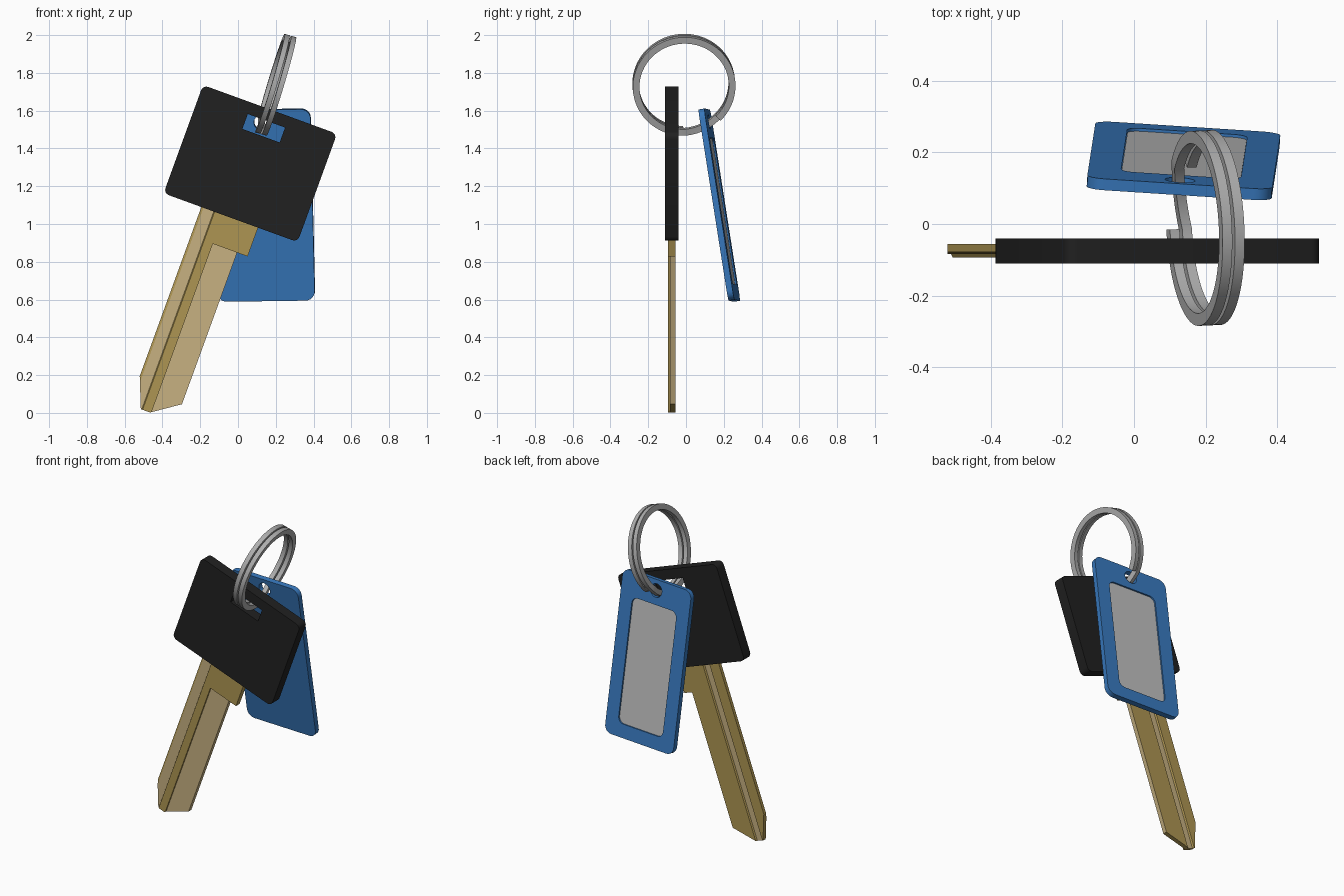
import bpy, bmesh, math
from mathutils import Matrix, Vector

if "Cube" in bpy.data.objects:
    bpy.data.objects.remove(bpy.data.objects["Cube"])


def material(name, rgb):
    m = bpy.data.materials.new(name)
    m.diffuse_color = (*rgb, 1)
    m.use_nodes = True
    m.node_tree.nodes["Principled BSDF"].inputs["Base Color"].default_value = m.diffuse_color
    return m


BLACK = material("black_plastic", (0.015, 0.015, 0.015))
BRASS = material("brass", (0.42, 0.30, 0.085))
TAN = material("milled_brass", (0.57, 0.44, 0.22))
BLUE = material("blue_plastic", (0.038, 0.185, 0.50))
GREY = material("paper_grey", (0.50, 0.50, 0.50))
STEEL = material("steel", (0.42, 0.42, 0.42))


def finish(bm, name, mats, matrix=Matrix()):
    bmesh.ops.recalc_face_normals(bm, faces=bm.faces)
    me = bpy.data.meshes.new(name)
    bm.to_mesh(me)
    bm.free()
    for m in mats:
        me.materials.append(m)
    ob = bpy.data.objects.new(name, me)
    ob.matrix_world = matrix
    bpy.context.collection.objects.link(ob)
    return ob


def extrude(points, axis_vec, bm=None):
    """Extrude a closed 3D outline along a vector."""
    bm = bm or bmesh.new()
    face = bm.faces.new([bm.verts.new(p) for p in points])
    ext = bmesh.ops.extrude_face_region(bm, geom=[face], use_keep_orig=True)
    bmesh.ops.translate(bm, vec=axis_vec,
                        verts=[g for g in ext["geom"] if isinstance(g, bmesh.types.BMVert)])
    return bm


def rounded(w, h, r, seg=4):
    """Rounded rectangle outline in x, z."""
    pts = []
    for k, (sx, sz) in enumerate([(1, 1), (-1, 1), (-1, -1), (1, -1)]):
        for i in range(seg + 1):
            a = math.pi / 2 * (k + i / seg)
            pts.append((sx * (w / 2 - r) + r * math.cos(a),
                        sz * (h / 2 - r) + r * math.sin(a)))
    return pts


def plate(name, mat, outline, y0, y1, matrix, off=(0, 0)):
    pts = [(x + off[0], y0, z + off[1]) for x, z in outline]
    return finish(extrude(pts, (0, y1 - y0, 0)), name, [mat], matrix)


def cut(ob, cutter):
    mod = ob.modifiers.new("cut", 'BOOLEAN')
    mod.operation = 'DIFFERENCE'
    mod.solver = 'EXACT'
    mod.object = cutter
    bpy.context.view_layer.objects.active = ob
    bpy.ops.object.modifier_apply(modifier="cut")
    bpy.data.objects.remove(cutter)


# Key head with slot
KEY = Matrix.Translation((0.065, -0.075, 1.32)) @ Matrix.Rotation(math.radians(20), 4, 'Y')
head = plate("key_head", BLACK, rounded(0.755, 0.61, 0.03), -0.035, 0.035, KEY)
slot = [(-0.105, -0.042), (0.105, -0.042), (0.105, 0.042), (-0.105, 0.042)]
cut(head, plate("slot_cutter", BLACK, slot, -0.1, 0.1, KEY, (0.003, 0.2)))

# Key blade: milled cross-section, tip trimmed by two slanted planes
section = [(-0.165, 0.019), (-0.165, -0.003), (-0.153, -0.009), (-0.095, -0.009),
           (-0.09, -0.019), (-0.041, -0.019), (-0.041, -0.009), (0.096, -0.009),
           (0.096, 0.019), (-0.045, 0.019), (-0.05, 0.009), (-0.09, 0.009), (-0.095, 0.019)]
bm = extrude([(u, y, -1.42) for u, y in section], (0, 0, 1.15))
for co, no in [((-0.167, 0, -1.253), (-0.162, 0, -0.065)),
               ((0.09, 0, -1.325), (0.091, 0, -0.132))]:
    res = bmesh.ops.bisect_plane(bm, geom=bm.verts[:] + bm.edges[:] + bm.faces[:],
                                 plane_co=co, plane_no=no, clear_outer=True)
    bmesh.ops.edgeloop_fill(bm, edges=[e for e in bm.edges if e.is_boundary])
bmesh.ops.recalc_face_normals(bm, faces=bm.faces)
for f in bm.faces:
    c, n = f.calc_center_median(), f.normal
    recessed = abs(n.y) > 0.9 and abs(c.y) < 0.012
    right_edge = n.x > 0.95 and c.x > 0.09
    f.material_index = 1 if recessed or right_edge else 0
finish(bm, "key_blade", [BRASS, TAN], KEY)

# Key shoulder below the head
shoulder = [(-0.041, -0.467), (0.155, -0.467), (0.155, -0.27), (-0.041, -0.27)]
plate("key_shoulder", BRASS, shoulder, -0.019, 0.019, KEY)

# Name tag with hole and a recessed window on the back
TAG = (Matrix.Translation((0.138, 0.176, 1.10))
       @ Matrix.Rotation(math.radians(-3.7), 4, 'Z')
       @ Matrix.Rotation(math.radians(-0.8), 4, 'Y')
       @ Matrix.Rotation(math.radians(9), 4, 'X'))
tag = plate("tag_body", BLUE, rounded(0.517, 1.025, 0.05, 6), -0.016, 0.016, TAG)
circle = [(0.042 * math.cos(i * math.tau / 24), 0.042 * math.sin(i * math.tau / 24))
          for i in range(24)]
cut(tag, plate("hole_cutter", BLUE, circle, -0.1, 0.1, TAG, (0, 0.445)))
window = rounded(0.335, 0.785, 0.04, 6)
cut(tag, plate("window_cutter", BLUE, window, 0.006, 0.1, TAG, (0, -0.035)))
plate("tag_label", GREY, rounded(0.333, 0.783, 0.04, 6), 0.005, 0.008, TAG, (0, -0.035))

# Split ring: two turns of flat wire, stepping sideways near the bottom
RING = (Matrix.Translation((0.199, -0.011, 1.737))
        @ Matrix.Rotation(math.radians(2.6), 4, 'Z')
        @ Matrix.Rotation(math.radians(16.7), 4, 'Y'))
bm = bmesh.new()
end, steps, prev = 4 * math.pi - 0.8, 180, None
for i in range(steps + 1):
    a = end * i / steps
    t = min(max((a - (math.tau - 0.8)) / 0.8, 0), 1)
    x = 0.036 * (t - 0.5)
    loop = []
    for dx, r in [(-0.014, 0.237), (0.014, 0.237), (0.014, 0.272), (-0.014, 0.272)]:
        loop.append(bm.verts.new((x + dx, -r * math.sin(a), -r * math.cos(a))))
    if prev:
        for k in range(4):
            bm.faces.new((prev[k], prev[k - 1], loop[k - 1], loop[k]))
    if i in (0, steps):
        bm.faces.new(loop)
    prev = loop
ring = finish(bm, "split_ring", [STEEL], RING)

# Smooth rounded parts, keep sharp edges
for ob in bpy.context.collection.objects:
    ob.select_set(ob.name in ("split_ring", "tag_body", "key_head"))
bpy.context.view_layer.objects.active = ring
bpy.ops.object.shade_smooth_by_angle(angle=math.radians(30))
